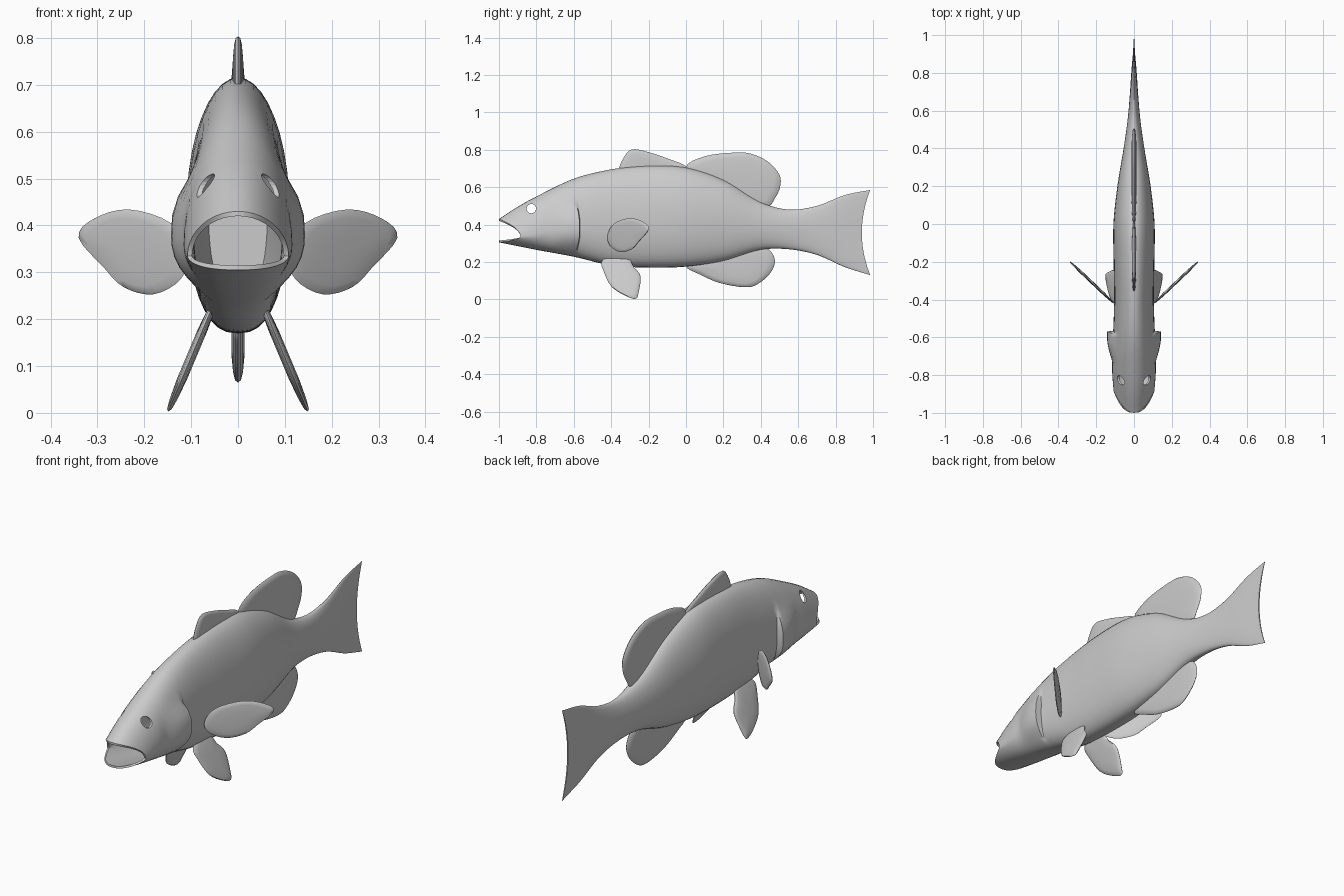
import bpy, bmesh, math
from mathutils import Vector

if "Cube" in bpy.data.objects:
    bpy.data.objects.remove(bpy.data.objects["Cube"])

N = 40  # vertices per body ring

# Body stations: y, top z, widest z, bottom z, half width
BODY = [
    (-1.0, .43, .335, .305, .108), (-.9, .495, .345, .285, .113),
    (-.8, .55, .36, .265, .116), (-.6, .645, .38, .228, .111),
    (-.4, .695, .40, .182, .105), (-.2, .715, .42, .17, .108),
    (0, .705, .43, .175, .109), (.2, .64, .42, .205, .088),
    (.4, .52, .39, .265, .055), (.55, .48, .38, .268, .034),
    (.7, .50, .37, .238, .021), (.85, .558, .36, .172, .012),
    (.985, .585, .355, .13, .003)]


def smooth(t):
    t = min(1, max(0, t))
    return t * t * (3 - 2 * t)


def section(y):
    """Hermite interpolation of the body table at y."""
    n = len(BODY)
    i = max(j for j in range(n - 1) if BODY[j][0] <= y or j == 0)
    a, b = BODY[i], BODY[i + 1]
    p, q = BODY[max(i - 1, 0)], BODY[min(i + 2, n - 1)]
    h = b[0] - a[0]
    t = (y - a[0]) / h
    out = []
    for c in range(1, 5):
        m0 = (b[c] - p[c]) / (b[0] - p[0]) * h
        m1 = (q[c] - a[c]) / (q[0] - a[0]) * h
        out.append((2*t**3 - 3*t*t + 1) * a[c] + (t**3 - 2*t*t + t) * m0
                   + (3*t*t - 2*t**3) * b[c] + (t**3 - t*t) * m1)
    return out


def ring(bm, y, inset=0.0):
    top, mid, bot, w = section(y)
    top, bot, w = top - inset, bot + inset, w - inset
    bow = .115 * max(0, 1 - (y + 1) / .3) - .045 * smooth((y - .75) / .23)
    # gill cover flares outward and ends in a step
    flare = .032 * smooth((y + .76) / .16) if y < -.588 and not inset else 0
    verts = []
    for k in range(N):
        a = 2 * math.pi * k / N
        s, c = math.sin(a), math.cos(a)
        z = mid + (top - mid) * c if c > 0 else mid + (mid - bot) * c
        x = w * abs(s) ** (1 if c > 0 else .8)
        bulge = math.exp(-((z - .38) / .11) ** 4)
        x += flare * bulge * abs(s)
        yy = y + bow * s * s + (.02 * bulge * abs(s) if flare and y > -.62 else 0)
        if -.588 <= y < -.55 and not inset:
            yy += .02 * bulge * abs(s) * (-.55 - y) / .038
        verts.append(bm.verts.new((math.copysign(x, s) if abs(s) > 1e-6 else 0, yy, z)))
    return verts


def cap(bm, r):
    for i in range(N // 2):
        f = [r[i], r[i + 1], r[N - i - 1], r[(N - i) % N]]
        bm.faces.new(list(dict.fromkeys(f)))


def finish(bm, name, angle=40):
    bmesh.ops.recalc_face_normals(bm, faces=bm.faces)
    me = bpy.data.meshes.new(name)
    bm.to_mesh(me)
    bm.free()
    ob = bpy.data.objects.new(name, me)
    bpy.context.collection.objects.link(ob)
    bpy.ops.object.select_all(action='DESELECT')
    ob.select_set(True)
    bpy.context.view_layer.objects.active = ob
    bpy.ops.object.shade_smooth_by_angle(angle=math.radians(angle))
    return ob


# Body and tail: hollow behind the open mouth, one continuous skin
bm = bmesh.new()
inner = [.3 - 1.3 * i / 26 for i in range(27)]
outer = [-1 + 1.985 * i / 64 for i in range(65)]
outer = sorted([y for y in outer if abs(y + .588) > .02] + [-.61, -.589, -.584])
outer[0] = -1.0
rings = [ring(bm, y, .01) for y in inner] + [ring(bm, y) for y in outer]
for r, s in zip(rings, rings[1:]):
    for i in range(N):
        j = (i + 1) % N
        bm.faces.new((r[i], r[j], s[j], s[i]))
cap(bm, rings[0])
cap(bm, rings[-1])
body = finish(bm, "body")

# Eye holes cut straight through the head shell
bpy.ops.mesh.primitive_cylinder_add(vertices=20, radius=.025, depth=.5,
                                    location=(0, -.827, .485),
                                    rotation=(0, math.pi / 2, 0))
cutter = bpy.context.object
cutter.name = "eye_cutter"
cutter.hide_render = True
mod = body.modifiers.new("eye_holes", 'BOOLEAN')
mod.operation, mod.solver, mod.object = 'DIFFERENCE', 'EXACT', cutter
bpy.context.view_layer.objects.active = body
bpy.ops.object.modifier_apply(modifier=mod.name)
bpy.data.objects.remove(cutter)


def curve(pts, sub=4):
    """Closed Catmull-Rom through 2D points."""
    out, n = [], len(pts)
    for i in range(n):
        p, a, b, q = (Vector(pts[(i + d) % n]) for d in (-1, 0, 1, 2))
        for k in range(sub):
            t = k / sub
            out.append(.5 * (2*a + (b - p)*t + (2*p - 5*a + 4*b - q)*t*t
                             + (3*a - p - 3*b + q)*t**3))
    return out


def fin(name, pts, thick, place=lambda y, z: 0, side=1):
    """Lens-shaped fin from a side outline; place gives x for each point."""
    bm = bmesh.new()
    loop = curve(pts)
    c = sum(loop, Vector((0, 0))) / len(loop)
    n = len(loop)

    def layer(scale, off):
        vs = []
        for p in loop:
            q = c + (p - c) * scale
            vs.append(bm.verts.new((side * (place(*q) + off), q.x, q.y)))
        return vs
    edge = layer(1, 0)
    for sgn in (1, -1):
        prev = edge
        for scale, h in ((.96, .45), (.8, .75), (.45, 1)):
            cur = layer(scale, sgn * thick * h)
            for i in range(n):
                j = (i + 1) % n
                bm.faces.new((prev[i], prev[j], cur[j], cur[i]))
            prev = cur
        mid = bm.verts.new((side * (place(*c) + sgn * thick), c.x, c.y))
        for i in range(n):
            bm.faces.new((prev[i], prev[(i + 1) % n], mid))
    return finish(bm, name, 50)


# Midline fins
fin("front_dorsal_fin", [(-.36, .69), (-.335, .755), (-.29, .802), (-.2, .787),
    (-.09, .75), (0, .712), (.02, .66), (-.18, .64), (-.35, .65)], .011)
fin("rear_dorsal_fin", [(0, .705), (.1, .765), (.26, .785), (.35, .778), (.44, .735),
    (.5, .665), (.503, .6), (.475, .54), (.43, .49), (.3, .5), (.1, .6)], .014)
fin("anal_fin", [(0, .18), (.07, .135), (.18, .088), (.31, .065), (.38, .08),
    (.45, .14), (.475, .21), (.43, .275), (.3, .3), (.1, .24)], .014)

# Paired fins
for side, tag in ((1, "left"), (-1, "right")):
    fin(tag + "_pectoral_fin", [(-.42, .34), (-.385, .405), (-.3, .434), (-.23, .415),
        (-.198, .375), (-.25, .31), (-.29, .268), (-.35, .253), (-.405, .285)],
        .011, lambda y, z: .112 + (y + .415) * 1.05, side)
    fin(tag + "_pelvic_fin", [(-.45, .205), (-.44, .15), (-.4, .07), (-.33, .022),
        (-.27, .003), (-.253, .04), (-.243, .125), (-.28, .175), (-.31, .225), (-.38, .24)],
        .011, lambda y, z: .07 + (.19 - z) * .42, side)
